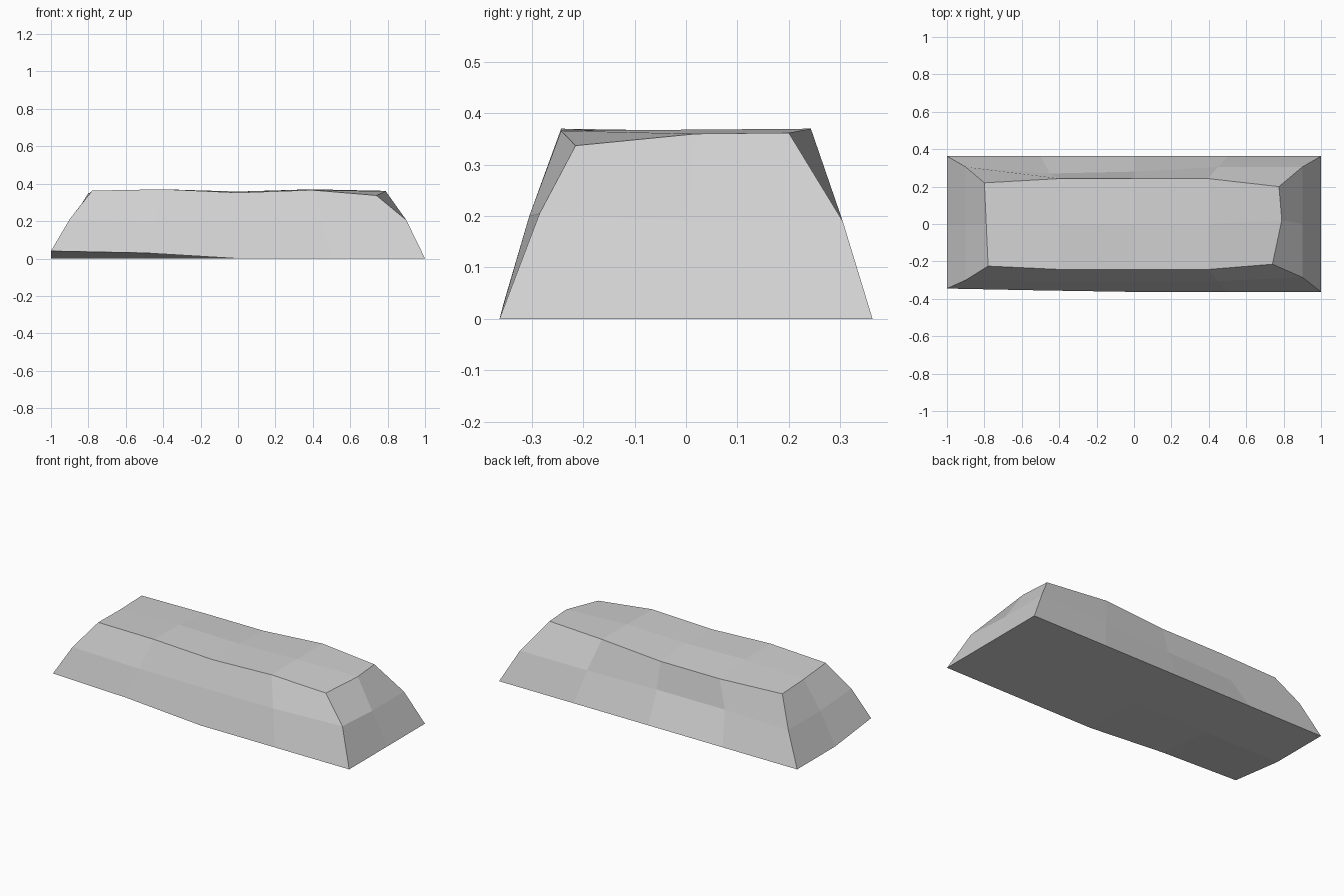
import bpy
import bmesh

old = bpy.data.objects.get("Cube")
if old:
    bpy.data.objects.remove(old, do_unlink=True)

# Half length and half width of the base, waist and top of the block
HALF_LENGTH = (1.0, 0.9, 0.79)
HALF_WIDTH = (0.363, 0.305, 0.243)
WAIST = 0.19
# Uneven top heights from the -x end to the +x end, keyed by row
TOP = {
    -1: (0.363, 0.37, 0.352, 0.366, 0.337),
    0: (0.352, 0.366, 0.358, 0.368, 0.36),
    1: (0.35, 0.342, 0.342, 0.37, 0.362),
}
# Small chips: (column, row, level) -> offset
CHIPS = {
    (-2, -1, 0): (0, 0.018, 0.04),
    (-1, -1, 0): (0, 0.008, 0.03),
    (-2, -1, 1): (0, 0.005, 0.01),
    (2, -1, 1): (0, 0.02, 0.005),
    (-1, 1, 1): (0, -0.035, -0.01),
    (0, 1, 1): (0, -0.025, -0.005),
    (-2, -1, 2): (0.01, 0.018, 0),
    (-2, 1, 2): (-0.01, -0.023, 0),
    (2, -1, 2): (-0.05, 0.028, 0),
    (2, 0, 2): (0, 0.02, 0),
    (2, 1, 2): (-0.015, -0.043, 0),
}
COLS, ROWS, LEVELS = range(-2, 3), range(-1, 2), range(3)


def corner(i, j, k):
    z = (0, WAIST, TOP[j][i + 2])[k]
    if k == 1 and j == -1:
        z += 0.01
    dx, dy, dz = CHIPS.get((i, j, k), (0, 0, 0))
    return (i / 2 * HALF_LENGTH[k] + dx, j * HALF_WIDTH[k] + dy, z + dz)


bm = bmesh.new()
verts = {}
for i in COLS:
    for j in ROWS:
        for k in LEVELS:
            if abs(i) == 2 or j or k != 1:
                verts[i, j, k] = bm.verts.new(corner(i, j, k))


def quad(*keys):
    bm.faces.new([verts[key] for key in keys])


# Top and underside
for k in (0, 2):
    for i in COLS[:-1]:
        for j in ROWS[:-1]:
            quad((i, j, k), (i + 1, j, k), (i + 1, j + 1, k), (i, j + 1, k))

# Long sides and ends
for k in LEVELS[:-1]:
    for j in (-1, 1):
        for i in COLS[:-1]:
            quad((i, j, k), (i + 1, j, k), (i + 1, j, k + 1), (i, j, k + 1))
    for i in (-2, 2):
        for j in ROWS[:-1]:
            quad((i, j, k), (i, j + 1, k), (i, j + 1, k + 1), (i, j, k + 1))

bmesh.ops.recalc_face_normals(bm, faces=bm.faces)
mesh = bpy.data.meshes.new("stone_block")
bm.to_mesh(mesh)
bm.free()

# Pale stone colour
stone = bpy.data.materials.new("pale_grey_stone")
stone.use_nodes = True
grey = (0.64, 0.64, 0.64, 1)
stone.diffuse_color = grey
bsdf = next(n for n in stone.node_tree.nodes if n.type == "BSDF_PRINCIPLED")
bsdf.inputs["Base Color"].default_value = grey
mesh.materials.append(stone)

block = bpy.data.objects.new("stone_block", mesh)
bpy.context.collection.objects.link(block)
